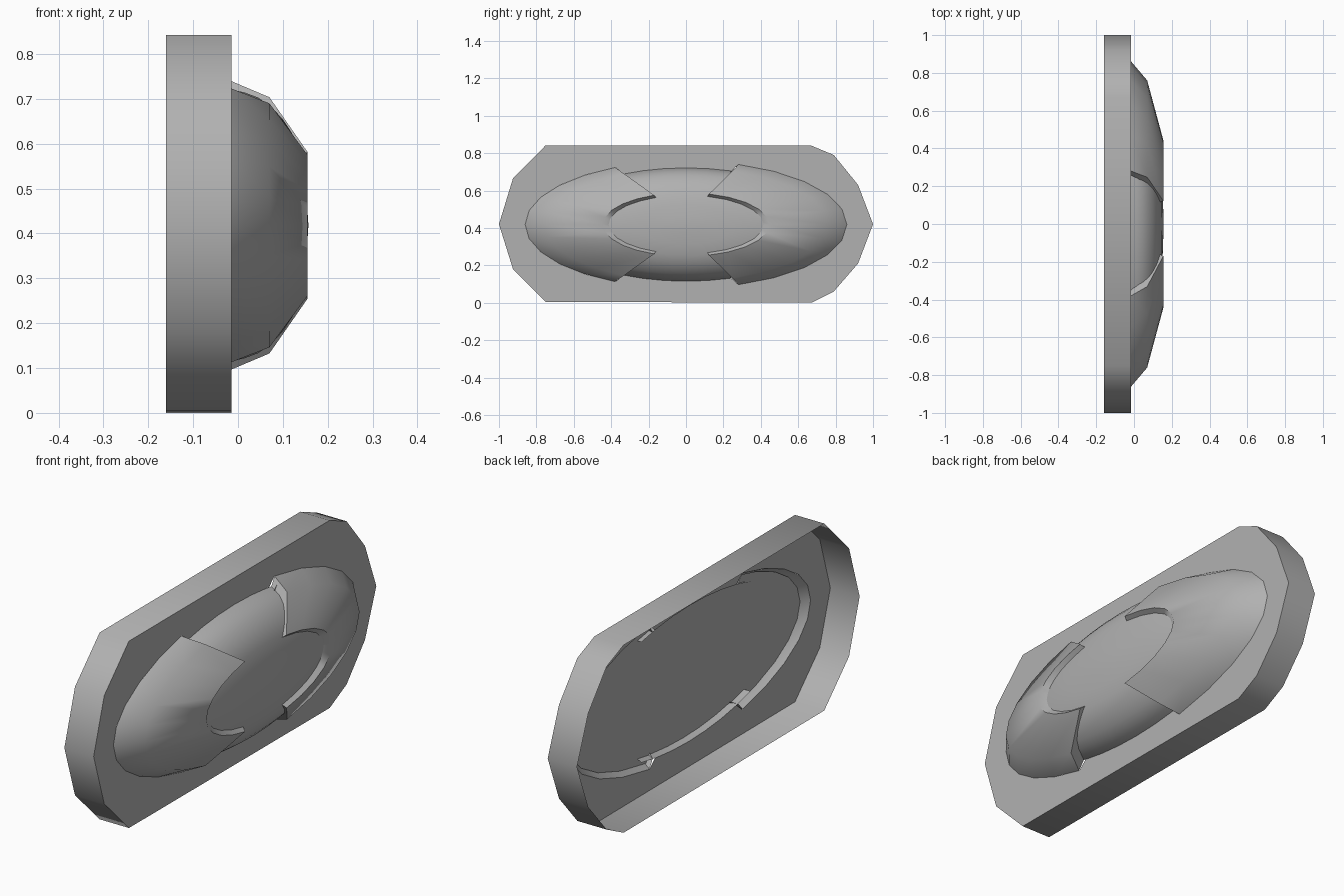
import bpy, bmesh, math

if "Cube" in bpy.data.objects:
    bpy.data.objects.remove(bpy.data.objects["Cube"])

ZC = 0.418         # centre height of all ellipses
FACE_X = -0.015    # front surface of the plate
BACK_X = -0.16
FLOOR_X = 0.012    # inner backing behind the dome
A, B = 0.74, 0.303  # central dome radii at its base

grey = bpy.data.materials.new("dark_grey")
grey.diffuse_color = (0.44, 0.44, 0.44, 1)
grey.use_nodes = True
grey.node_tree.nodes["Principled BSDF"].inputs["Base Color"].default_value = grey.diffuse_color


def ell(x, a, b, deg):
    t = math.radians(deg)
    return (x, a * math.cos(t), ZC + b * math.sin(t))


def arc(start, end, n):
    return [start + (end - start) * i / n for i in range(n + 1)]


def finish(name, bm, angle=50):
    bmesh.ops.remove_doubles(bm, verts=bm.verts, dist=1e-5)
    bmesh.ops.recalc_face_normals(bm, faces=bm.faces)
    me = bpy.data.meshes.new(name)
    bm.to_mesh(me)
    bm.free()
    me.materials.append(grey)
    ob = bpy.data.objects.new(name, me)
    bpy.context.collection.objects.link(ob)
    bpy.ops.object.select_all(action='DESELECT')
    ob.select_set(True)
    bpy.context.view_layer.objects.active = ob
    bpy.ops.object.shade_smooth_by_angle(angle=math.radians(angle))
    return ob


def loft(bm, rings):
    rows = [[bm.verts.new(p) for p in r] for r in rings]
    for r0, r1 in zip(rows, rows[1:]):
        for i in range(len(r0) - 1):
            bm.faces.new((r0[i], r0[i + 1], r1[i + 1], r1[i]))
    return rows


def edge_loop(bm, pts):
    vs = [bm.verts.new(p) for p in pts]
    return [bm.edges.new((vs[i], vs[(i + 1) % len(vs)])) for i in range(len(vs))]


def fill(bm, edges):
    bmesh.ops.triangle_fill(bm, use_beauty=True, use_dissolve=False,
                            edges=edges, normal=(1, 0, 0))


def opening(x, wa, wb, k):
    # joined outline of both wings and the central dome
    pts = [ell(x, wa, wb, t) for t in arc(-71, 71, 10)]
    pts += [ell(x, A * k, B * k, t) for t in [71] + arc(72, 117, 5)]
    pts += [ell(x, wa, wb, t) for t in arc(116, 244, 10)]
    pts += [ell(x, A * k, B * k, t) for t in arc(243, 288, 5) + [289]]
    return pts


# plate: open-backed rim and front face with an opening
outline = [(-1, .42), (-.925, .18), (-.75, .005), (.67, 0), (.79, .06), (.92, .21),
           (1, .42), (.92, .63), (.79, .79), (.67, .84), (-.75, .842), (-.925, .665)]
bm = bmesh.new()
closed = outline + outline[:1]
loft(bm, [[(x, y, z) for y, z in closed] for x in (BACK_X, FACE_X)])
finish("plate_rim", bm)

bm = bmesh.new()
fill(bm, edge_loop(bm, [(FACE_X, y, z) for y, z in outline])
     + edge_loop(bm, opening(FACE_X, .86, .34, 1)))
face = finish("plate_face", bm)

# flat backing seen from behind
bm = bmesh.new()
fill(bm, edge_loop(bm, opening(FLOOR_X, .824, .325, .97)))
back = finish("backing", bm)

# face orientation of the flat sheets
for ob, sign in ((face, 1), (back, -1)):
    if ob.data.polygons[0].normal.x * sign < 0:
        ob.data.flip_normals()

# central dome; its lowest band exists only between the wings
profile = [(FLOOR_X + .003, .977), (.045, .94), (.075, .87), (.10, .78), (.12, .68),
           (.136, .55), (.148, .35), (.154, .15), (.157, 0)]
bm = bmesh.new()
loft(bm, [[ell(x, A * k, B * k, t) for t in arc(0, 360, 40)] for x, k in profile])
x0, k0 = profile[0]
for t0, t1 in ((63, 126), (234, 297)):
    loft(bm, [[ell(x, A * k, B * k, t) for t in arc(t0, t1, 7)]
              for x, k in ((FACE_X, 1), (x0, k0))])
bmesh.ops.dissolve_degenerate(bm, dist=1e-5, edges=bm.edges)
finish("central_dome", bm)

# raised wings: sloped shell, inner wall and end walls (angle trims per ring)
slope = [(FACE_X, .86, .34), (.07, .76, .302), (.155, .445, .170), (.11, .375, .135)]
under = [(FACE_X, .79, .30), (.05, .66, .265)]
WINGS = {"right_wing": (0, (71, 71, 74, 74)), "left_wing": (180, (63.8, 64.2, 67.5, 67.5))}
for name, (mid, spans) in WINGS.items():
    bm = bmesh.new()
    rows = loft(bm, [[ell(*p, t) for t in arc(mid - s, mid + s, 10)]
                     for p, s in zip(slope, spans)])
    for i, sign in ((0, -1), (-1, 1)):
        low = [bm.verts.new(ell(*p, mid + sign * s)) for p, s in zip(under, spans)]
        low.append(rows[3][i])
        bm.faces.new((rows[0][i], rows[1][i], low[1], low[0]))
        bm.faces.new((rows[1][i], rows[2][i], low[2], low[1]))
    finish(name, bm)
